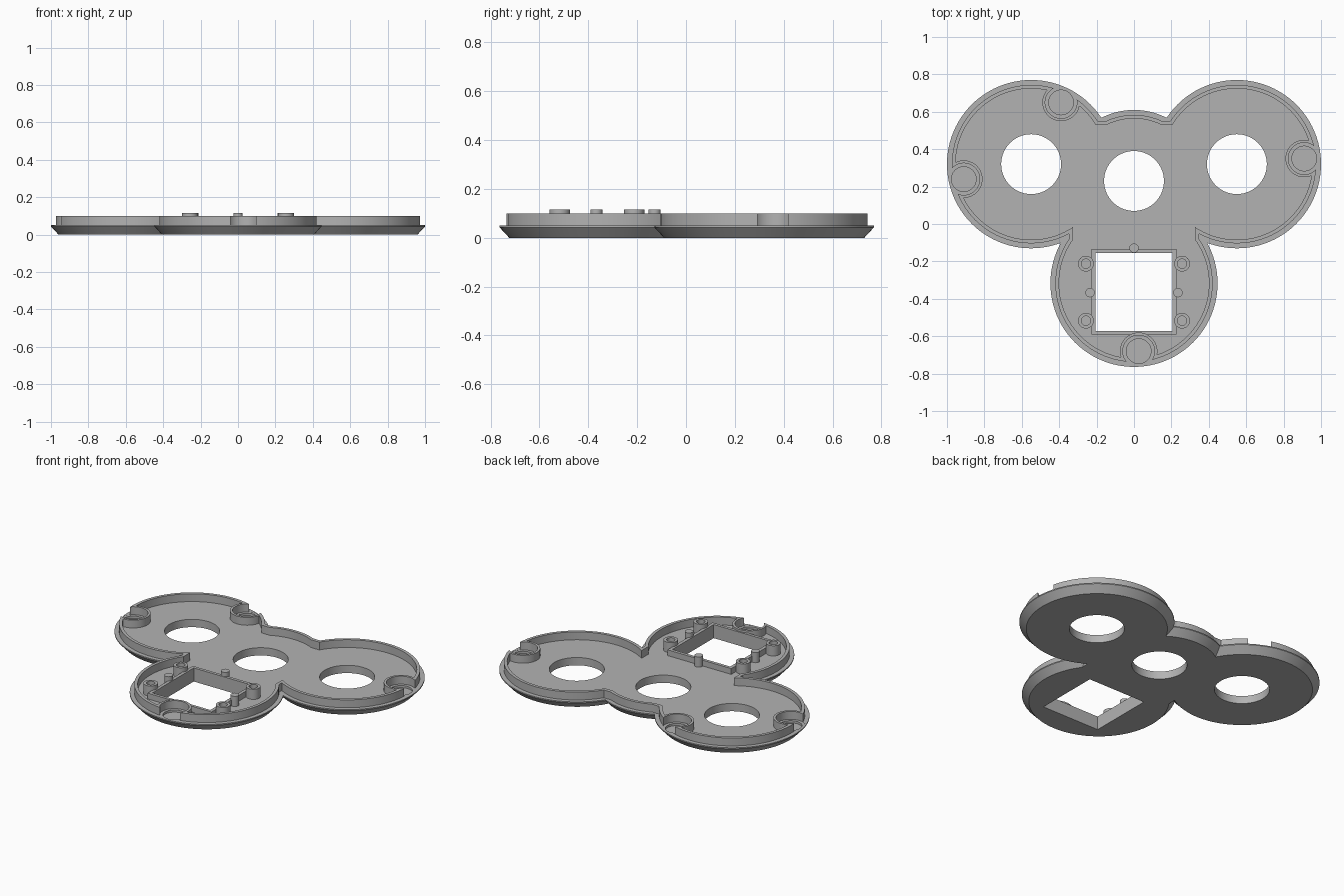
import bpy, bmesh, math

old = bpy.data.objects.get("Cube")
if old:
    bpy.data.objects.remove(old, do_unlink=True)

grey = bpy.data.materials.new("plain grey")
grey.use_nodes = True
colour = (0.45, 0.45, 0.45, 1)
grey.diffuse_color = colour
grey.node_tree.nodes["Principled BSDF"].inputs["Base Color"].default_value = colour


def make(name, bm):
    bmesh.ops.recalc_face_normals(bm, faces=bm.faces)
    mesh = bpy.data.meshes.new(name)
    bm.to_mesh(mesh)
    bm.free()
    obj = bpy.data.objects.new(name, mesh)
    bpy.context.collection.objects.link(obj)
    return obj


def lathe(name, x, y, profile, n=96):
    """Capped round solid from (radius, height) pairs."""
    bm = bmesh.new()
    rings = []
    for r, z in profile:
        angles = [math.tau * i / n for i in range(n)]
        rings.append([bm.verts.new((x + r * math.cos(a), y + r * math.sin(a), z)) for a in angles])
    for a, b in zip(rings, rings[1:]):
        for i in range(n):
            j = (i + 1) % n
            bm.faces.new((a[i], a[j], b[j], b[i]))
    bm.faces.new(rings[0][::-1])
    bm.faces.new(rings[-1])
    return make(name, bm)


def box(name, x, y0, y1, z0, z1):
    """Box that is symmetric in x."""
    bm = bmesh.new()
    bmesh.ops.create_cube(bm, size=1)
    for v in bm.verts:
        v.co = (2 * x * v.co.x, y1 if v.co.y > 0 else y0, z1 if v.co.z > 0 else z0)
    return make(name, bm)


def combine(obj, tool, operation):
    """Apply a boolean and discard the tool."""
    mod = obj.modifiers.new("cut", "BOOLEAN")
    mod.operation, mod.object, mod.solver = operation, tool, "EXACT"
    bpy.context.view_layer.update()
    graph = bpy.context.evaluated_depsgraph_get()
    mesh = bpy.data.meshes.new_from_object(obj.evaluated_get(graph))
    obj.modifiers.clear()
    obj.data = mesh
    bpy.data.objects.remove(tool, do_unlink=True)


LOBES = [(0, 0.23, 0.38), (-0.55, 0.32, 0.45), (0.55, 0.32, 0.45), (0, -0.317, 0.447)]
MAGNETS = [(-0.39, 0.65), (-0.91, 0.24), (0.91, 0.35), (0.025, -0.68)]
FLOOR, RIM = 0.05, 0.10


def blob(name, inset, z0, z1, neck, shoulder):
    """Union of the inset lobes, with blocks that square off the inner corners."""
    obj = lathe(name, *LOBES[0][:2], [(LOBES[0][2] - inset, z0), (LOBES[0][2] - inset, z1)])
    for x, y, r in LOBES[1:]:
        combine(obj, lathe("lobe", x, y, [(r - inset, z0), (r - inset, z1)]), "UNION")
    combine(obj, box("neck", neck, -0.15, 0.2, z0, z1), "UNION")
    combine(obj, box("shoulder", 0.21, 0.2, shoulder, z0, z1), "UNION")
    return obj


# Base plate with chamfered underside
body = box("face_plate", 0.33, -0.1, 0.2, 0, FLOOR)
for x, y, r in LOBES:
    cone = lathe("cone", x, y, [(r - 0.04, 0), (r, 0.043), (r, FLOOR)])
    combine(body, cone, "UNION")

# Raised rim wall, bending inward around each magnet pocket
combine(body, blob("rim", 0.0265, 0.04, RIM, 0.347, 0.552), "UNION")
void = blob("void", 0.046, FLOOR, 0.2, 0.327, 0.53)
for x, y in MAGNETS:
    combine(void, lathe("pocket", x, y, [(0.1, 0), (0.1, 0.3)]), "DIFFERENCE")
combine(body, void, "DIFFERENCE")

# Magnet pockets open through the rim, with shallow round seats
for x, y in MAGNETS:
    seat = lathe("seat", x, y, [(0.066, 0.035), (0.066, 0.049), (0.085, 0.049), (0.085, 0.2)])
    combine(body, seat, "DIFFERENCE")

# Round openings and the square display window
for x, y in [(-0.55, 0.32), (0, 0.23), (0.55, 0.32)]:
    combine(body, lathe("hole", x, y, [(0.16, -0.1), (0.16, 0.2)]), "DIFFERENCE")
combine(body, box("window", 0.205, -0.573, -0.155, -0.1, 0.2), "DIFFERENCE")

# Low frame around the window
frame = box("window_frame", 0.226, -0.592, -0.135, 0.045, 0.087)
combine(frame, box("window", 0.205, -0.573, -0.155, -0.1, 0.2), "DIFFERENCE")
parts = [body, frame]

# Hollow screw posts and locating pegs
for side in (-1, 1):
    for label, y in (("front", -0.517), ("back", -0.212)):
        tube = [(0.042, 0.045), (0.042, 0.115), (0.025, 0.115), (0.025, 0.052)]
        parts.append(lathe(label + "_screw_post", side * 0.257, y, tube, 40))
for x, y in [(0, -0.129), (-0.235, -0.367), (0.235, -0.367)]:
    parts.append(lathe("locating_peg", x, y, [(0.025, 0.045), (0.025, 0.115)], 32))

# Finish
bpy.ops.object.select_all(action="DESELECT")
for obj in parts:
    obj.data.materials.clear()
    obj.data.materials.append(grey)
    obj.select_set(True)
bpy.context.view_layer.objects.active = body
bpy.ops.object.shade_smooth_by_angle(angle=math.radians(30))
